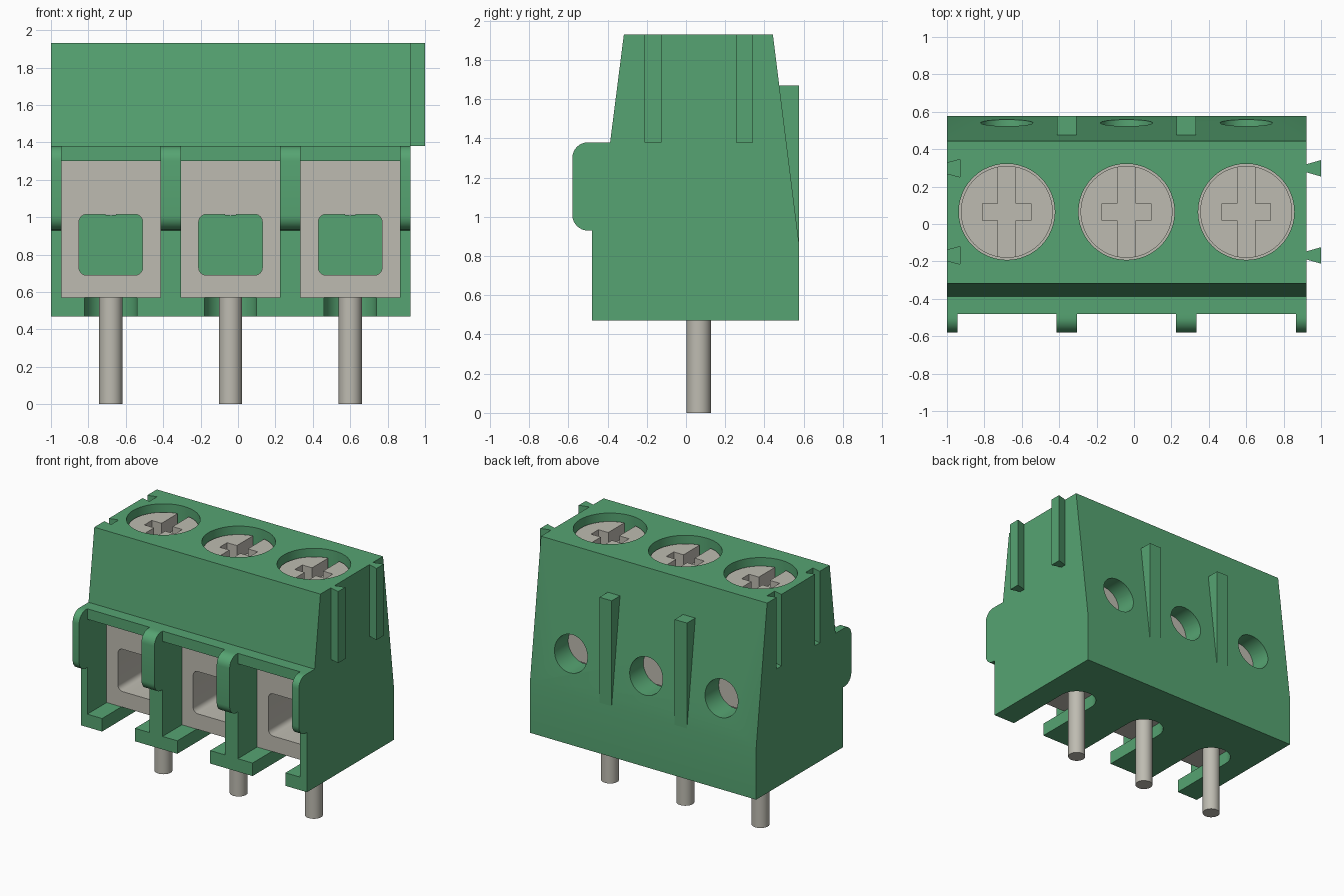
import bpy, bmesh, math

cube = bpy.data.objects.get("Cube")
if cube:
    bpy.data.objects.remove(cube, do_unlink=True)


def material(name, rgb):
    m = bpy.data.materials.new(name)
    m.use_nodes = True
    m.diffuse_color = (*rgb, 1)
    m.node_tree.nodes["Principled BSDF"].inputs["Base Color"].default_value = (*rgb, 1)
    return m


GREEN = material("green plastic", (0.093, 0.371, 0.168))
METAL = material("warm grey metal", (0.515, 0.50, 0.44))


def prism(name, pts, axis, lo, hi, mat):
    """Extrude a 2D outline along an axis: x takes (y,z), y takes (x,z), z takes (x,y)."""
    place = {"x": lambda p, t: (t, p[0], p[1]),
             "y": lambda p, t: (p[0], t, p[1]),
             "z": lambda p, t: (p[0], p[1], t)}[axis]
    bm = bmesh.new()
    a = [bm.verts.new(place(p, lo)) for p in pts]
    b = [bm.verts.new(place(p, hi)) for p in pts]
    bm.faces.new(a)
    bm.faces.new(b)
    for i in range(len(pts)):
        j = (i + 1) % len(pts)
        bm.faces.new((a[i], a[j], b[j], b[i]))
    bmesh.ops.recalc_face_normals(bm, faces=bm.faces)
    me = bpy.data.meshes.new(name)
    bm.to_mesh(me)
    bm.free()
    me.materials.append(mat)
    ob = bpy.data.objects.new(name, me)
    bpy.context.collection.objects.link(ob)
    return ob


def rect(x0, x1, y0, y1):
    return [(x0, y0), (x1, y0), (x1, y1), (x0, y1)]


def arc(cx, cy, r, a0, a1, n):
    return [(cx + r * math.cos(math.radians(a0 + (a1 - a0) * i / n)),
             cy + r * math.sin(math.radians(a0 + (a1 - a0) * i / n))) for i in range(n + 1)]


def circle(cx, cy, r, n=48):
    return arc(cx, cy, r, 0, 360, n)[:-1]


def round_rect(x0, x1, y0, y1, r):
    return (arc(x1 - r, y1 - r, r, 0, 90, 6) + arc(x0 + r, y1 - r, r, 90, 180, 6)
            + arc(x0 + r, y0 + r, r, 180, 270, 6) + arc(x1 - r, y0 + r, r, 270, 360, 6))


def select(ob):
    bpy.ops.object.select_all(action="DESELECT")
    ob.select_set(True)
    bpy.context.view_layer.objects.active = ob


def smooth(ob):
    select(ob)
    bpy.ops.object.shade_smooth_by_angle(angle=math.radians(30))


def cut(ob, cutters):
    """Subtract every cutter, then remove the cutters."""
    select(ob)
    for c in cutters:
        c.hide_render = True
        mod = ob.modifiers.new("cut", "BOOLEAN")
        mod.operation, mod.solver, mod.object = "DIFFERENCE", "EXACT", c
        bpy.ops.object.modifier_apply(modifier=mod.name)
        bpy.data.objects.remove(c, do_unlink=True)


CENTRES = (-0.68, -0.04, 0.60)
LEFT, RIGHT = -1.0, 0.923
YC = 0.065                      # row of screws and pins
BOX_FRONT, BOX_BACK = -0.245, 0.375
HALF = 0.265                    # half width of a terminal bay

# Housing with tapered upper part and front shelf
housing = prism("housing", [(-0.48, 0.47), (0.577, 0.47), (0.577, 0.86), (0.443, 1.93),
                            (-0.317, 1.93), (-0.387, 1.38), (-0.48, 1.38)],
                "x", LEFT, RIGHT, GREEN)
cutters = []
for c in CENTRES:
    # Terminal bay, pin slot in the floor, screw well, rear test hole
    cutters.append(prism("bay_cutter", rect(c - HALF, c + HALF, 0.57, 1.30), "y", -0.7, BOX_BACK, GREEN))
    cutters.append(prism("slot_cutter", [(c - 0.14, -0.7), (c + 0.14, -0.7)] + arc(c, YC, 0.14, 0, 180, 20),
                         "z", 0.4, 0.62, GREEN))
    cutters.append(prism("well_cutter", circle(c, YC, 0.257), "z", 1.25, 2.0, GREEN))
    cutters.append(prism("hole_cutter", circle(c, 1.15, 0.14, 32), "y", 0.3, 0.7, GREEN))
# Dovetail grooves on one end
TAB_Y = (-0.168, 0.298)
for y in TAB_Y:
    cutters.append(prism("groove_cutter", [(-1.02, y - 0.023), (-0.93, y - 0.047),
                                           (-0.93, y + 0.047), (-1.02, y + 0.023)],
                         "z", 1.38, 2.0, GREEN))
cut(housing, cutters)
smooth(housing)

# Matching dovetail tabs on the other end
for y in TAB_Y:
    prism("dovetail_tab", [(RIGHT, y - 0.022), (1.0, y - 0.044), (1.0, y + 0.044), (RIGHT, y + 0.022)],
          "z", 1.38, 1.93, GREEN)

# Rounded front ribs on the bay walls
edges = [LEFT] + [c + s * HALF for c in CENTRES for s in (-1, 1)] + [RIGHT]
rib_outline = ([(-0.48, 0.93), (-0.48, 1.38)] + arc(-0.50, 1.30, 0.08, 90, 180, 8)
               + arc(-0.50, 1.01, 0.08, 180, 270, 8))
for x0, x1 in zip(edges[::2], edges[1::2]):
    smooth(prism("front_rib", rib_outline, "x", x0, x1, GREEN))

# Rear wedge fins between the terminals
for x in (-0.36, 0.28):
    prism("rear_fin", [(0.577, 0.86), (0.577, 1.67), (0.4756, 1.67)], "x", x - 0.052, x + 0.052, GREEN)

for c in CENTRES:
    # Metal clamp with a square wire opening
    clamp = prism("wire_clamp", rect(c - HALF, c + HALF, 0.57, 1.30), "y", BOX_FRONT, BOX_BACK, METAL)
    cut(clamp, [prism("wire_cutter", round_rect(c - 0.17, c + 0.17, 0.69, 1.015, 0.04),
                      "y", -0.5, 0.6, METAL)])
    smooth(clamp)
    # Screw with cross-shaped drive
    screw = prism("screw", circle(c, YC, 0.246), "z", 1.30, 1.87, METAL)
    cut(screw, [prism("drive_cutter", rect(c - 0.047, c + 0.047, YC - 0.3, YC + 0.3), "z", 1.76, 2.0, METAL),
                prism("drive_cutter", rect(c - 0.13, c + 0.13, YC - 0.045, YC + 0.045), "z", 1.76, 2.0, METAL)])
    smooth(screw)
    # Solder pin
    smooth(prism("pin", circle(c, YC, 0.0625, 32), "z", 0, 0.57, METAL))
